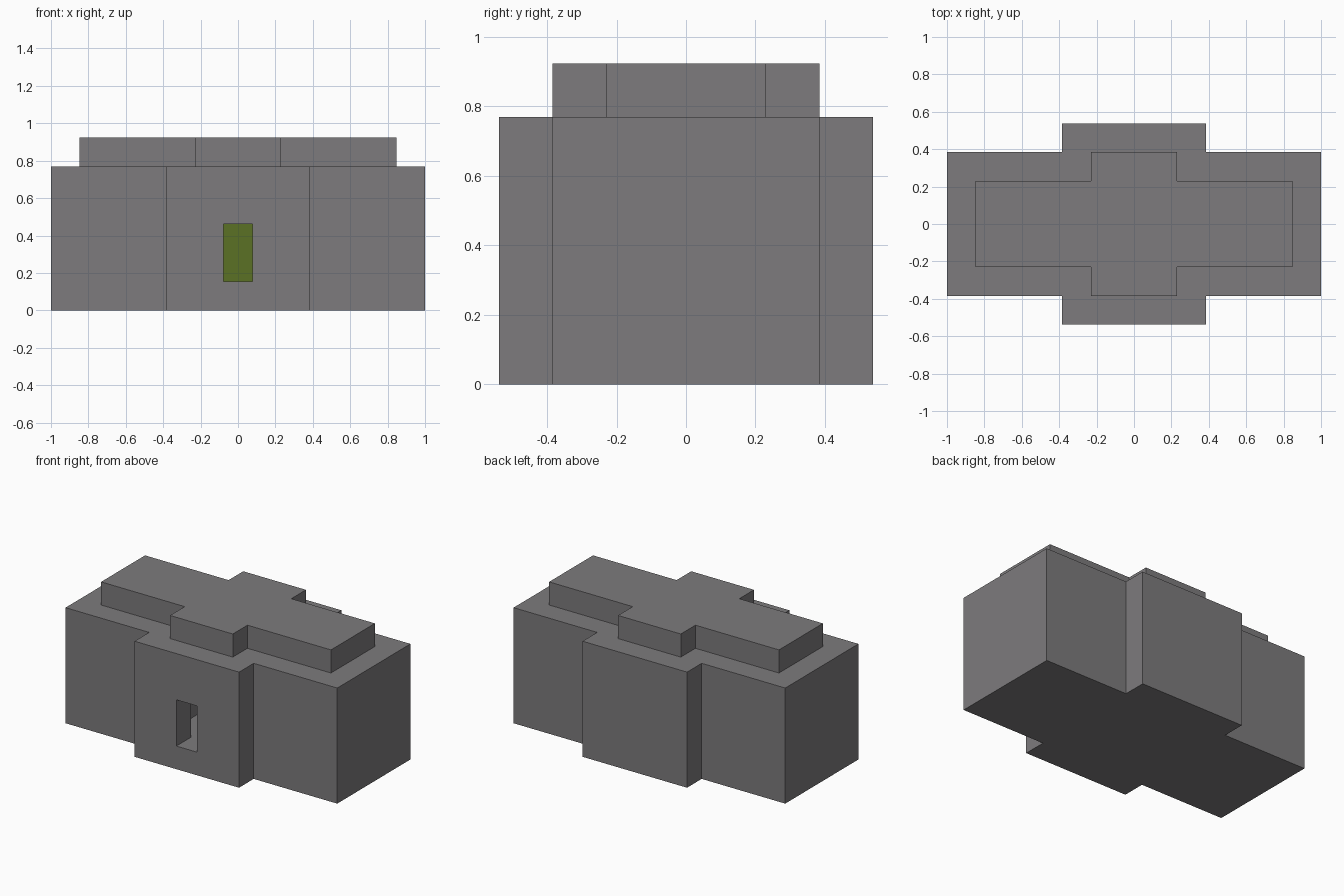
import bpy
import bmesh
from mathutils import Matrix

default = bpy.data.objects.get("Cube")
if default:
    bpy.data.objects.remove(default, do_unlink=True)

U = 2 / 13  # one building block


def make_material(name, color):
    mat = bpy.data.materials.new(name)
    mat.use_nodes = True
    mat.diffuse_color = color
    mat.node_tree.nodes["Principled BSDF"].inputs["Base Color"].default_value = color
    return mat


stone = make_material("grey stone", (0.205, 0.198, 0.205, 1))
green = make_material("olive green", (0.105, 0.165, 0.018, 1))


def finish(name, bm, mat):
    bmesh.ops.recalc_face_normals(bm, faces=bm.faces)
    bm.transform(Matrix.Scale(U, 4))
    mesh = bpy.data.meshes.new(name)
    bm.to_mesh(mesh)
    bm.free()
    mesh.materials.append(mat)
    obj = bpy.data.objects.new(name, mesh)
    bpy.context.collection.objects.link(obj)
    return obj


def prism(name, outline, z0, z1, mat):
    """Extrude a flat outline, measured in blocks, from z0 to z1."""
    bm = bmesh.new()
    face = bm.faces.new([bm.verts.new((x, y, z0)) for x, y in outline])
    top = bmesh.ops.extrude_face_region(bm, geom=[face])["geom"]
    verts = [v for v in top if isinstance(v, bmesh.types.BMVert)]
    bmesh.ops.translate(bm, verts=verts, vec=(0, 0, z1 - z0))
    return finish(name, bm, mat)


def rectangle(x, y0, y1):
    return [(-x, y0), (x, y0), (x, y1), (-x, y1)]


def cross(long_x, long_y, short_x, short_y):
    """Plus-shaped outline: a long bar crossed by a short one."""
    quarter = [(long_x, long_y), (short_x, long_y), (short_x, short_y)]
    half = quarter + [(-x, y) for x, y in reversed(quarter)]
    return half + [(-x, -y) for x, y in half]


# Walls and roof
walls = prism("walls", cross(6.5, 2.5, 2.5, 3.5), 0, 5, stone)
prism("roof", cross(5.5, 1.5, 1.5, 2.5), 5, 6, stone)

# Hollow room and doorway
for name, outline, z0, z1 in (
    ("room_cutter", rectangle(1.5, -2.5, 2.5), 1, 4.5),
    ("doorway_cutter", rectangle(0.5, -4, -2), 1, 3),
):
    cutter = prism(name, outline, z0, z1, stone)
    cutter.hide_render = True
    cutter.hide_viewport = True
    cut = walls.modifiers.new(name, "BOOLEAN")
    cut.object = cutter
    cut.operation = "DIFFERENCE"
    cut.solver = "EXACT"

# Two stacked green blocks inside the room
prism("lower_green_block", rectangle(0.5, -0.5, 0.5), 1, 2, green)
prism("upper_green_block", rectangle(0.5, -0.5, 0.5), 2, 3, green)
